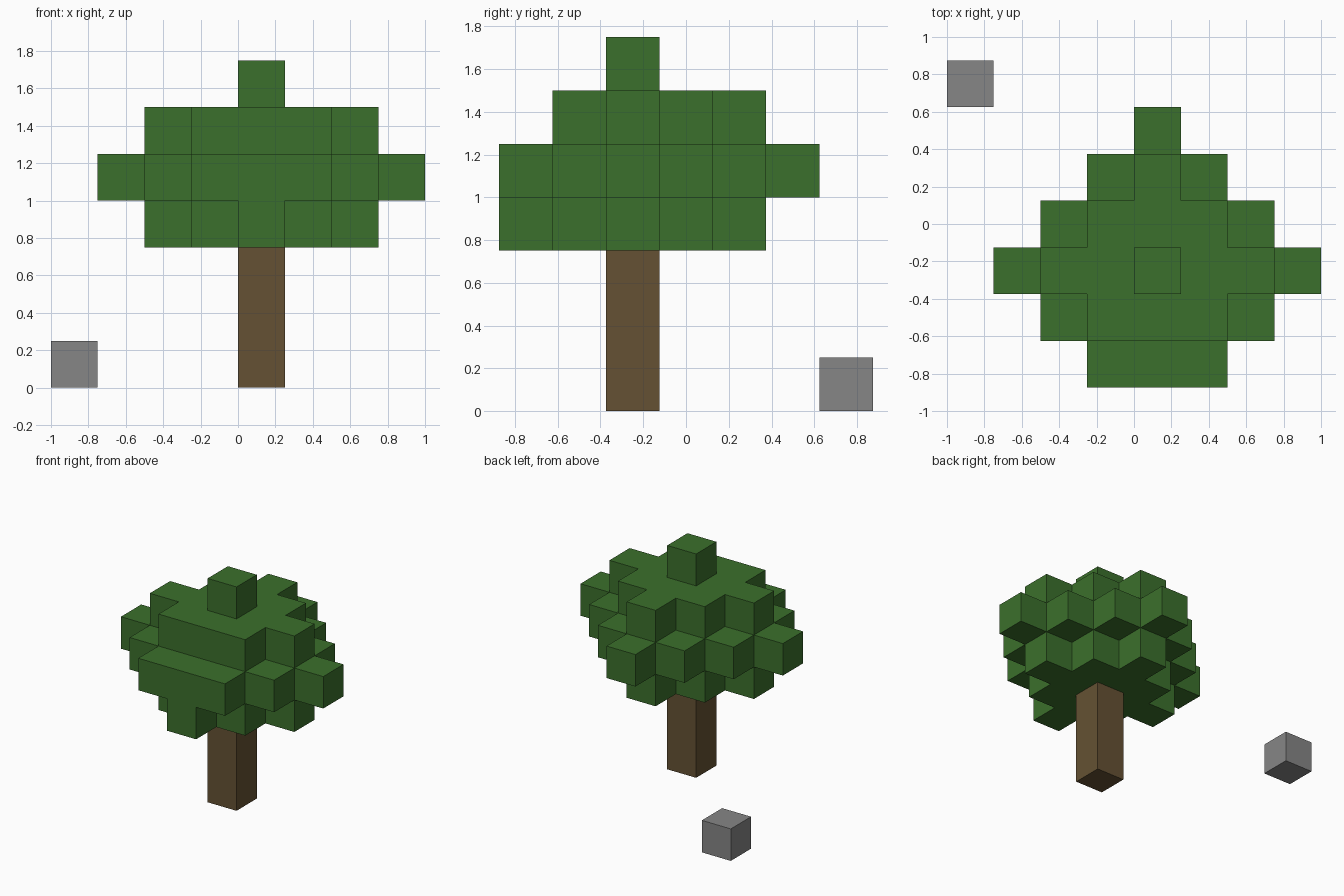
import bpy
import bmesh
from mathutils import Vector

default_cube = bpy.data.objects.get("Cube")
if default_cube:
    bpy.data.objects.remove(default_cube, do_unlink=True)

UNIT = 0.25
ORIGIN = Vector((0.125, -0.25, 0.125))  # centre of the lowest trunk block


def make_material(name, rgb):
    mat = bpy.data.materials.new(name)
    mat.use_nodes = True
    mat.diffuse_color = (*rgb, 1)
    mat.node_tree.nodes["Principled BSDF"].inputs["Base Color"].default_value = (*rgb, 1)
    return mat


def diamond(radius, front, level):
    """One layer of blocks in a stepped diamond, cut flat at the front row."""
    span = range(-radius, radius + 1)
    return {(i, j, level) for i in span for j in span
            if abs(i) + abs(j) <= radius and j >= front}


def build_blocks(name, cells, solid, mat):
    """Make the outer skin of a set of blocks, skipping faces against solid cells."""
    bm = bmesh.new()
    for cell in sorted(cells):
        centre = ORIGIN + Vector(cell) * UNIT
        for axis in range(3):
            for sign in (-1, 1):
                neighbour = list(cell)
                neighbour[axis] += sign
                if tuple(neighbour) in solid:
                    continue
                normal, u = Vector(), Vector()
                normal[axis] = sign
                u[(axis + 1) % 3] = 1
                v = normal.cross(u)
                corners = (-u - v, u - v, u + v, v - u)
                bm.faces.new([bm.verts.new(centre + (normal + c) * UNIT / 2)
                              for c in corners])
    bmesh.ops.remove_doubles(bm, verts=bm.verts, dist=0.001)
    mesh = bpy.data.meshes.new(name)
    bm.to_mesh(mesh)
    bm.free()
    mesh.materials.append(mat)
    obj = bpy.data.objects.new(name, mesh)
    bpy.context.collection.objects.link(obj)
    return obj


# Block layout: trunk column, four canopy layers, one loose stone
trunk = {(0, 0, k) for k in range(3)}
canopy = (diamond(2, -2, 3) | diamond(3, -2, 4)
          | diamond(2, -1, 5) | diamond(0, 0, 6))
stone = {(-4, 4, 0)}
solid = trunk | canopy | stone

build_blocks("trunk", trunk, solid, make_material("bark brown", (0.130, 0.083, 0.033)))
build_blocks("leaf_canopy", canopy, solid, make_material("leaf green", (0.044, 0.162, 0.025)))
build_blocks("stone_block", stone, solid, make_material("stone grey", (0.238, 0.238, 0.238)))
